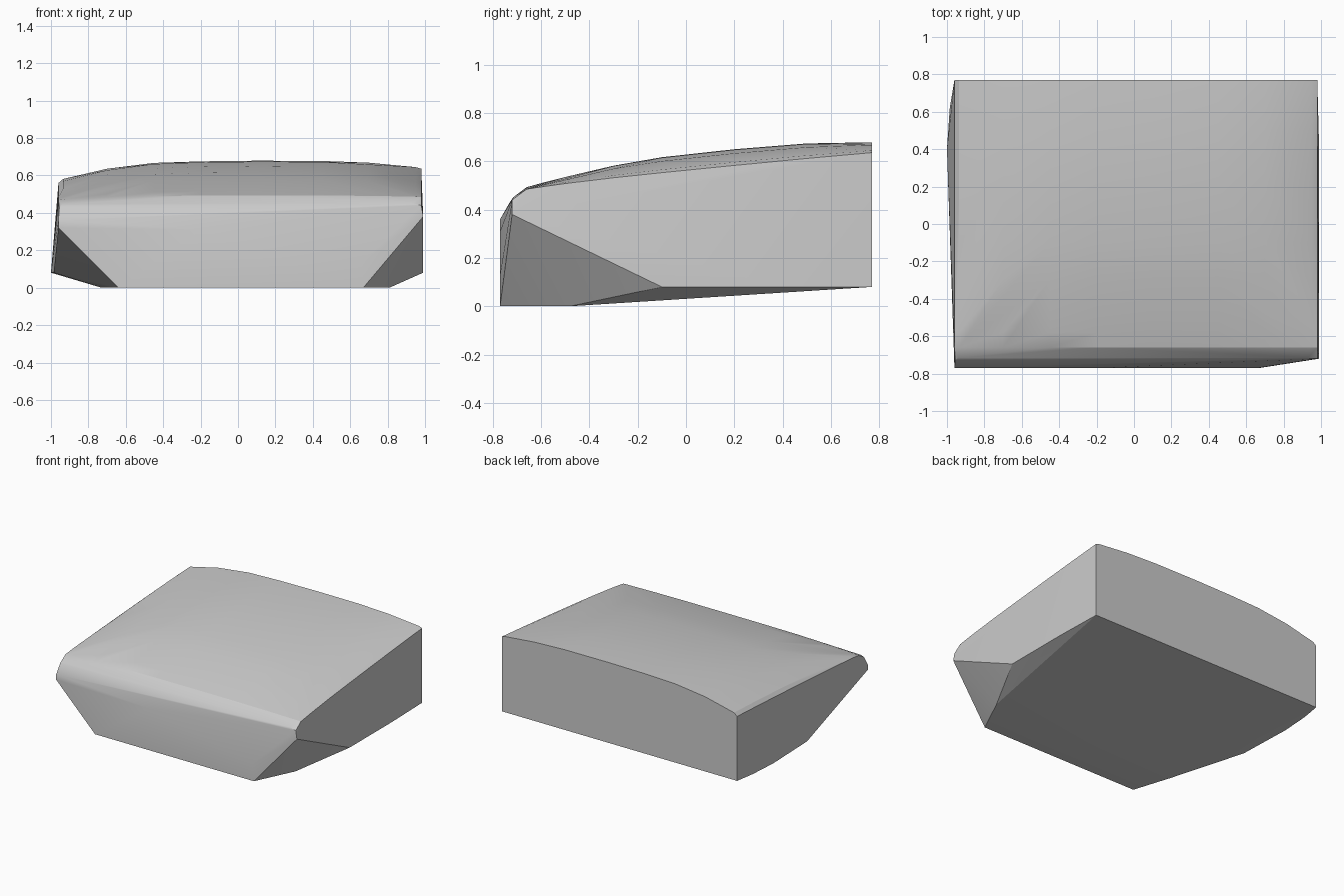
import bpy, bmesh

# Crowned top: each row is y, left edge z, crown z, right edge z
rows = [(-0.66, 0.468, 0.493, 0.485), (-0.58, 0.477, 0.515, 0.497),
        (-0.50, 0.483, 0.535, 0.508), (-0.30, 0.497, 0.582, 0.532),
        (-0.10, 0.510, 0.617, 0.553), (0.20, 0.529, 0.650, 0.583),
        (0.50, 0.546, 0.674, 0.612), (0.77, 0.560, 0.679, 0.636)]
# Cross-section: x and share of the rise from edge to crown
section = [(-0.96, 0), (-0.935, 0.18), (-0.7, 0.64), (-0.45, 0.9), (-0.2, 0.97),
           (0.1, 1), (0.45, 0.97), (0.7, 0.75), (0.95, 0.2), (0.98, 0)]
points = []
for y, left, crown, right in rows:
    for x, share in section:
        edge = left if x < 0 else right
        points.append((x, y, edge + share * (crown - edge)))

# Front panel and rolled front lip
points += [(-0.64, -0.77, 0), (0.67, -0.77, 0), (-0.96, -0.77, 0.32),
           (-0.96, -0.77, 0.36), (-0.2, -0.77, 0.31), (0.66, -0.77, 0.13),
           (0.99, -0.72, 0.38), (0.98, -0.72, 0.44), (0.93, -0.715, 0.452),
           (-0.955, -0.73, 0.43), (-0.94, -0.715, 0.447)]
# Underside and lower side edges
points += [(-0.73, -0.49, 0), (0.81, -0.48, 0), (0.99, -0.1, 0.08),
           (0.99, 0.4, 0.08), (0.98, 0.77, 0.08), (-0.985, -0.02, 0.08),
           (-1.0, 0.4, 0.08), (-0.985, 0.62, 0.08), (-0.96, 0.77, 0.08)]

# Wrap the outline points in one closed shell
bm = bmesh.new()
for p in points:
    bm.verts.new(p)
hull = bmesh.ops.convex_hull(bm, input=bm.verts[:])
unused = {g for g in hull["geom_interior"] + hull["geom_unused"]
          if isinstance(g, bmesh.types.BMVert)}
bmesh.ops.delete(bm, geom=list(unused), context='VERTS')
bmesh.ops.recalc_face_normals(bm, faces=bm.faces[:])

mesh = bpy.data.meshes.new("wedge_body")
bm.to_mesh(mesh)
bm.free()
body = bpy.data.objects.new("wedge_body", mesh)
bpy.context.collection.objects.link(body)
bpy.context.view_layer.objects.active = body
body.select_set(True)
bpy.ops.object.shade_smooth_by_angle(angle=0.3)
